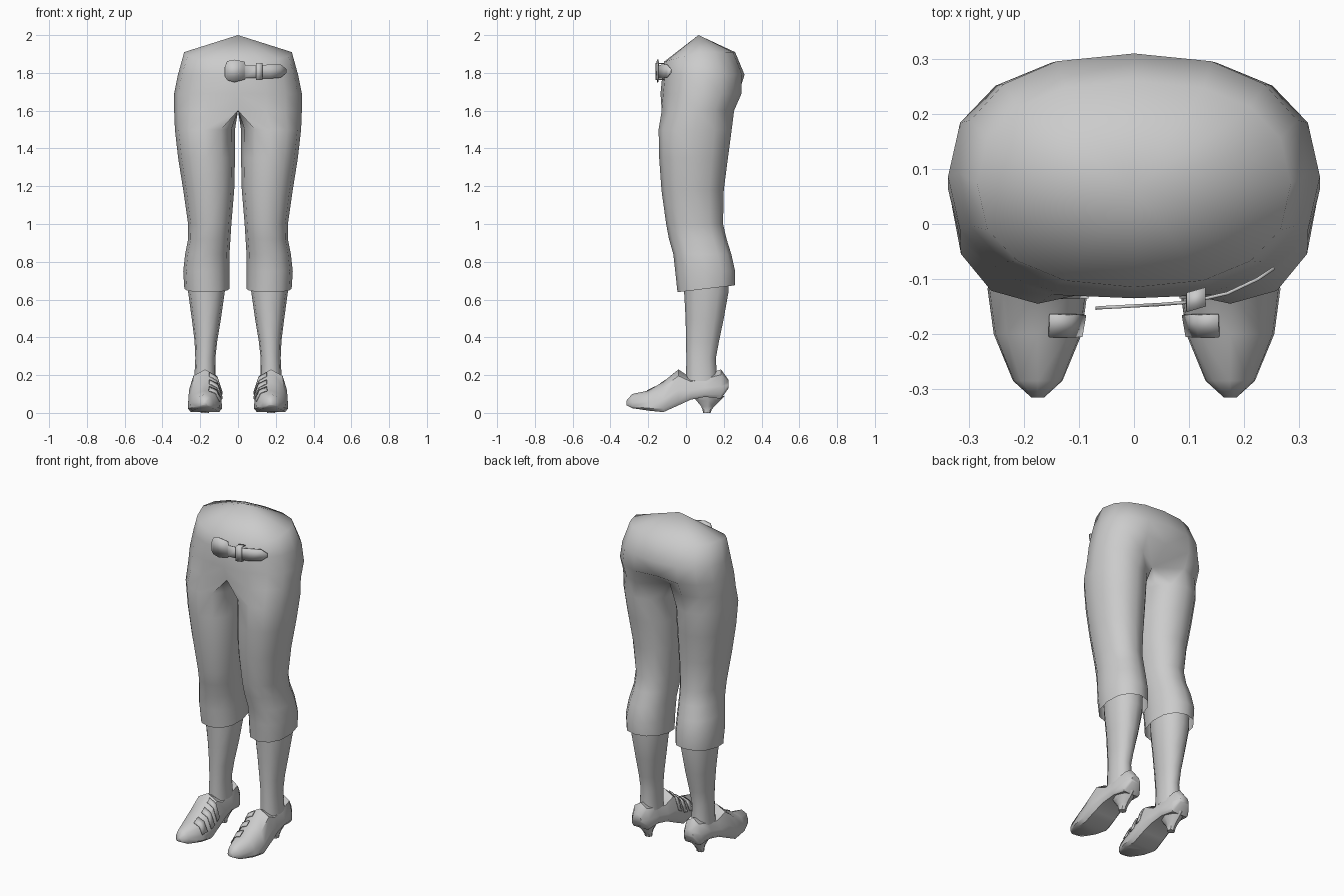
import bpy, bmesh
from math import sin, cos, radians

if "Cube" in bpy.data.objects:
    bpy.data.objects.remove(bpy.data.objects["Cube"])


def finish(name, bm, angle=40, mirror=True, thick=0):
    bmesh.ops.recalc_face_normals(bm, faces=bm.faces)
    me = bpy.data.meshes.new(name)
    bm.to_mesh(me)
    bm.free()
    ob = bpy.data.objects.new(name, me)
    bpy.context.collection.objects.link(ob)
    bpy.ops.object.select_all(action='DESELECT')
    ob.select_set(True)
    bpy.context.view_layer.objects.active = ob
    bpy.ops.object.shade_smooth_by_angle(angle=radians(angle))
    if thick:
        s = ob.modifiers.new("Solidify", 'SOLIDIFY')
        s.thickness, s.offset = thick, 0
    if mirror:
        m = ob.modifiers.new("Mirror", 'MIRROR')
        m.merge_threshold = 0.0005
    return ob


def loft(rings, closed=True, start=False, end=False):
    bm = bmesh.new()
    vs = [[bm.verts.new(p) for p in r] for r in rings]
    n = len(vs[0])
    for a, b in zip(vs, vs[1:]):
        for i in range(n if closed else n - 1):
            j = (i + 1) % n
            bm.faces.new((a[i], b[i], b[j], a[j]))
    if start:
        bm.faces.new(vs[0])
    if end:
        bm.faces.new(vs[-1])
    return bm, vs


def spow(v, e):
    return abs(v) ** e * (1 if v >= 0 else -1)


def pelvis_ring(rx, yf, yb, zf, zb, df=0, db=0):
    # half outline (9 points) plus 3 hidden points on the centre plane
    cy, ry, e = (yf + yb) / 2, (yb - yf) / 2, 2 / 2.35
    pts = []
    for i in range(9):
        a = radians(-90 + 22.5 * i)
        y = cy + ry * spow(sin(a), e)
        t = min(1, 2 * (y - yf) / (yb - yf))
        x = 0 if i in (0, 8) else rx * spow(cos(a), e)
        y += df if i == 0 else -db if i == 8 else 0
        pts.append((x, y, zf + (zb - zf) * t))
    f, b = pts[0], pts[8]
    for k in (0.25, 0.5, 0.75):
        pts.append((0, b[1] + (f[1] - b[1]) * k, b[2] + (f[2] - b[2]) * k))
    return pts


def leg_ring(z, x0, x1, yf, yb, tilt=0):
    cx, rx, cy, ry = (x0 + x1) / 2, (x1 - x0) / 2, (yf + yb) / 2, (yb - yf) / 2
    e = 2 / 2.2
    pts = []
    for i in range(12):
        a = radians(-120 + 30 * i)
        s = spow(sin(a), e)
        pts.append((cx + rx * spow(cos(a), e), cy + ry * s, z + tilt * s))
    return pts


# Trousers: half pelvis running into one leg, mirrored
rings = [pelvis_ring(*r) for r in (
    (.285, -.115, .26, 1.86, 1.91),
    (.318, -.125, .31, 1.79, 1.79),
    (.338, -.135, .308, 1.69, 1.69, 0, .03),
    (.338, -.142, .268, 1.60, 1.60, .035, .11))]
rings += [leg_ring(*r) for r in (
    (1.50, .016, .334, -.145, .242), (1.35, .016, .317, -.142, .222),
    (1.18, .02, .29, -.13, .2), (1.0, .035, .264, -.105, .196),
    (.92, .04, .264, -.09, .215), (.84, .045, .28, -.067, .24),
    (.75, .045, .29, -.057, .26), (.657, .045, .284, -.045, .258, .018))]
bm, vs = loft(rings)
apex = bm.verts.new((0, .066, 2.0))
for i in range(8):
    bm.faces.new((vs[0][i], vs[0][i + 1], apex))
inner = [f for f in bm.faces if all(v.co.x < 1e-6 for v in f.verts)]
bmesh.ops.delete(bm, geom=inner, context='FACES')
finish("trousers", bm, 60)

# Stockinged lower legs
bm, _ = loft([leg_ring(*r) for r in (
    (.74, .068, .268, -.015, .228), (.64, .07, .264, -.01, .225),
    (.50, .09, .245, -.002, .2), (.38, .11, .23, 0, .175),
    (.29, .12, .226, .002, .158), (.17, .117, .232, 0, .165))])
finish("lower_legs", bm, 60)

# Shoes: sections along y as (y, bottom, top, half width)
CX = .175
SHOE = ((-.315, .04, .065, .012), (-.285, .025, .1, .045),
        (-.2, .012, .118, .08), (-.12, .004, .165, .091),
        (-.04, .04, .23, .088), (.025, .07, .187, .078),
        (.1, .085, .2, .07), (.185, .075, .23, .06), (.225, .13, .175, .03))
HALF = ((.82, 0), (1, .12), (.96, .42), (.7, .82))


def shoe_section(y):
    for a, b in zip(SHOE, SHOE[1:]):
        if a[0] <= y <= b[0]:
            t = (y - a[0]) / (b[0] - a[0])
            return [p + (q - p) * t for p, q in zip(a, b)]


def shoe_ring(s):
    y, zb, zt, hw = s
    prof = list(HALF) + [(0, 1)] + [(-u, v) for u, v in reversed(HALF)]
    return [(CX + hw * u, y, zb + (zt - zb) * v) for u, v in prof]


bm, _ = loft([shoe_ring(s) for s in SHOE], start=True, end=True)
finish("shoes", bm, 45)


# Shoe heels
def heel_ring(z, y0, y1, hw):
    c, r = (y0 + y1) / 2, (y1 - y0) / 2
    return [(CX + hw * cos(radians(45 * k)), c + r * sin(radians(45 * k)), z)
            for k in range(8)]


bm, _ = loft([heel_ring(*h) for h in (
    (.09, .035, .205, .05), (.065, .055, .18, .042), (.035, .08, .15, .028),
    (.015, .088, .135, .023), (0, .09, .13, .022))], start=True, end=True)
finish("shoe_heels", bm, 40)

# Three straps on the inner side of each shoe
for n, (y0, y1) in enumerate(((-.205, -.165), (-.135, -.105), (-.08, -.055))):
    rows = []
    for y in (y0, y1):
        _, zb, zt, hw = shoe_section(y)
        rows.append([(CX - hw * u * 1.04, y, zb + (zt - zb) * v + .006)
                     for u, v in ((.97, .4), (.7, .82), (.25, .95))])
    bm, _ = loft(rows, closed=False)
    finish("shoe_strap_%d" % (n + 1), bm, 40, thick=.006)

# Belt tab on the front: columns of (x, y, low z, high z)
TAB = ((-.07, -.153, 1.78, 1.83), (-.058, -.152, 1.762, 1.862),
       (-.02, -.15, 1.75, 1.87), (.035, -.147, 1.765, 1.86),
       (.04, -.147, 1.772, 1.838), (.1, -.142, 1.772, 1.838),
       (.17, -.126, 1.77, 1.845), (.225, -.1, 1.775, 1.845),
       (.255, -.08, 1.8, 1.82))
bm, _ = loft([[(x, y, a), (x, y, b)] for x, y, a, b in TAB], closed=False)
finish("belt_tab", bm, 40, mirror=False, thick=.006)

# Keeper loop around the tab
bm, _ = loft([[(x, y0 + d, z) for x, d in ((.095, 0), (.13, .01))]
              for y0, z in ((-.125, 1.765), (-.158, 1.765), (-.158, 1.85), (-.125, 1.85))],
             closed=False)
finish("belt_loop", bm, 30, mirror=False, thick=.006)
